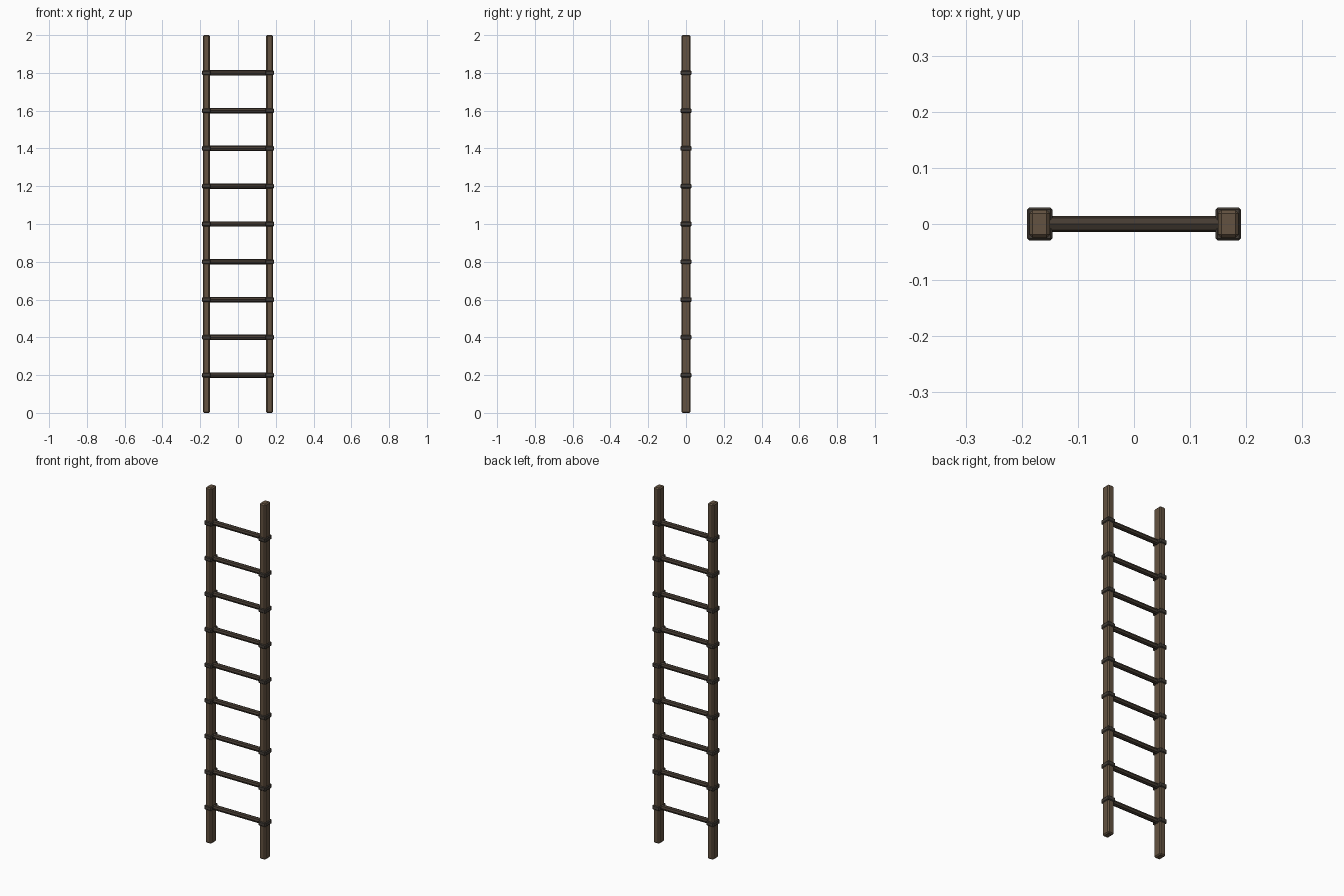
import bpy, math

if "Cube" in bpy.data.objects:
    bpy.data.objects.remove(bpy.data.objects["Cube"])

RAIL_X = 0.168
RUNG_ZS = [0.2 * i for i in range(1, 10)]


def material(name, color):
    m = bpy.data.materials.new(name)
    m.diffuse_color = (*color, 1)
    m.use_nodes = True
    m.node_tree.nodes["Principled BSDF"].inputs["Base Color"].default_value = m.diffuse_color
    return m


rail_wood = material("rail_wood", (0.125, 0.085, 0.052))
rung_wood = material("rung_wood", (0.06, 0.045, 0.033))
binding = material("binding", (0.055, 0.045, 0.036))


def box(name, loc, size, bevel, mat):
    bpy.ops.mesh.primitive_cube_add(size=1, location=loc)
    ob = bpy.context.object
    ob.name = name
    ob.scale = size
    bpy.ops.object.transform_apply(location=False, rotation=False, scale=True)
    mod = ob.modifiers.new("chamfer", 'BEVEL')
    mod.width = bevel
    mod.segments = 1
    ob.data.materials.append(mat)
    return ob


# Chamfered side rails with a lashing band at each rung
for side, s in (("left", -1), ("right", 1)):
    box(f"{side}_rail", (s * RAIL_X, 0, 1), (0.037, 0.05, 2), 0.006, rail_wood)
    for i, z in enumerate(RUNG_ZS, 1):
        box(f"{side}_band_{i}", (s * RAIL_X, 0, z), (0.046, 0.059, 0.024), 0.004, binding)

# Eight-sided rungs, ends hidden inside the rails
for i, z in enumerate(RUNG_ZS, 1):
    bpy.ops.mesh.primitive_cylinder_add(vertices=8, radius=0.0145, depth=2 * RAIL_X,
                                        location=(0, 0, z), rotation=(0, math.pi / 2, 0))
    rung = bpy.context.object
    rung.name = f"rung_{i}"
    rung.data.materials.append(rung_wood)
